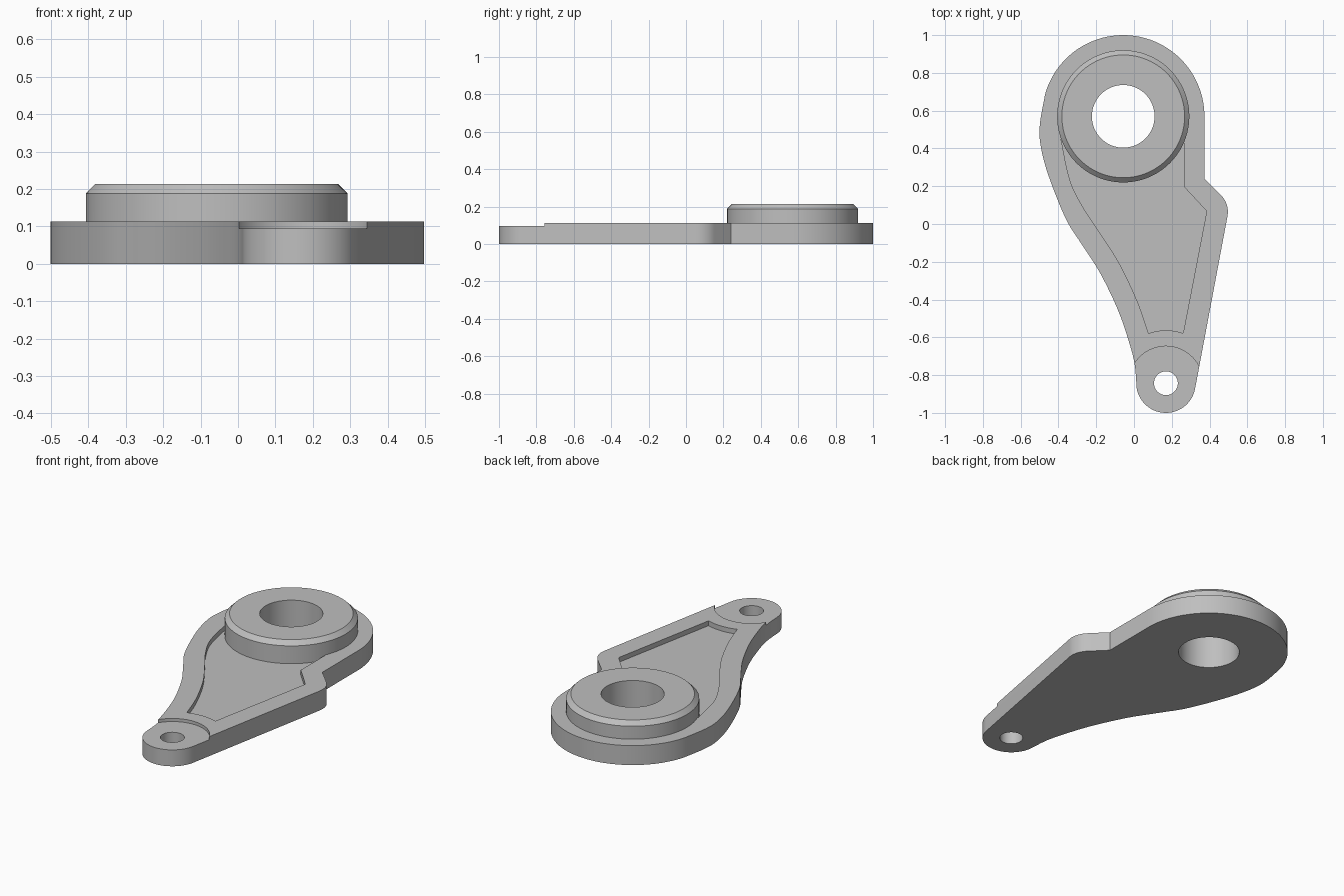
import bpy, bmesh
from math import cos, sin, radians
from mathutils import Vector

cube = bpy.data.objects.get("Cube")
if cube:
    bpy.data.objects.remove(cube, do_unlink=True)

steel = bpy.data.materials.new("steel grey")
steel.use_nodes = True
GREY = (0.52, 0.52, 0.52, 1)
steel.diffuse_color = GREY
steel.node_tree.nodes["Principled BSDF"].inputs["Base Color"].default_value = GREY

HUB, EYE, ELBOW = (-0.057, 0.57), (0.169, -0.843), (0.372, 0.064)
TOP, EYE_TOP, FLOOR = 0.113, 0.095, 0.085


def arc(centre, r, start, end, n):
    angles = [radians(start + (end - start) * i / n) for i in range(n + 1)]
    return [(centre[0] + r * cos(a), centre[1] + r * sin(a)) for a in angles]


def circle(centre, r, n=96):
    return arc(centre, r, 0, 360, n)[:-1]


def spline(points, steps=6):
    """Smooth curve through the points."""
    p = [Vector(q) for q in points]
    p = [2 * p[0] - p[1]] + p + [2 * p[-1] - p[-2]]
    out = []
    for a, b, c, d in zip(p, p[1:], p[2:], p[3:]):
        for i in range(steps):
            t = i / steps
            out.append(tuple(0.5 * (2 * b + (c - a) * t + (2 * a - 5 * b + 4 * c - d) * t ** 2
                                    + (3 * b - a - 3 * c + d) * t ** 3)))
    return out + [tuple(p[-2])]


def loft(name, layers):
    """Closed solid through stacked (outline, height) layers."""
    bm = bmesh.new()
    rings = [[bm.verts.new((x, y, z)) for x, y in pts] for pts, z in layers]
    n = len(rings[0])
    bm.faces.new(rings[0][::-1])
    bm.faces.new(rings[-1])
    for low, high in zip(rings, rings[1:]):
        for i in range(n):
            j = (i + 1) % n
            bm.faces.new((low[i], low[j], high[j], high[i]))
    bmesh.ops.recalc_face_normals(bm, faces=bm.faces)
    mesh = bpy.data.meshes.new(name)
    bm.to_mesh(mesh)
    bm.free()
    mesh.materials.append(steel)
    obj = bpy.data.objects.new(name, mesh)
    bpy.context.collection.objects.link(obj)
    return obj


def combine(body, tool, operation):
    mod = body.modifiers.new(tool.name, "BOOLEAN")
    mod.operation, mod.solver, mod.object = operation, "EXACT", tool
    bpy.context.view_layer.objects.active = body
    bpy.ops.object.modifier_apply(modifier=mod.name)
    bpy.data.objects.remove(tool, do_unlink=True)


# Lever plate: hub end, curved left flank, eye end, elbow on the right
left_flank = spline([(-0.472, 0.68), (-0.498, 0.53), (-0.495, 0.42), (-0.454, 0.26),
                     (-0.362, 0.03), (-0.277, -0.107), (-0.178, -0.262), (-0.086, -0.453),
                     (-0.03, -0.613), (0.003, -0.74), (0.0144, -0.87)])
outline = (arc(HUB, 0.43, 0, 162, 48) + left_flank
           + arc(EYE, 0.157, 194, 348.8, 36)
           + arc(ELBOW, 0.125, -11.2, 45, 14) + [(0.373, 0.24)])
plate = loft("lever_plate", [(outline, 0), (outline, TOP)])

# Shallow pocket following the outline, running in under the boss
pocket = (spline([(-0.388, 0.457), (-0.34, 0.235), (-0.272, 0.092), (-0.182, -0.045),
                  (-0.077, -0.21), (0.018, -0.41), (0.077, -0.579)])
          + arc(EYE, 0.28, 109, 71, 10)[1:]
          + arc(ELBOW, 0.012, -11.2, 45, 4)
          + [(0.264, 0.198), (0.264, 0.45), (0.1, 0.55), (-0.2, 0.55)])
combine(plate, loft("pocket_cutter", [(pocket, FLOOR), (pocket, 0.3)]), "DIFFERENCE")

# Lowered seat around the eye
seat = circle(EYE, 0.196)
combine(plate, loft("seat_cutter", [(seat, EYE_TOP), (seat, 0.3)]), "DIFFERENCE")

# Chamfered boss
boss = loft("boss", [(circle(HUB, 0.35), 0.05), (circle(HUB, 0.35), 0.188),
                     (circle(HUB, 0.325), 0.213)])
combine(plate, boss, "UNION")

# Through holes in hub and eye
for name, centre, radius in (("hub_drill", HUB, 0.166), ("eye_drill", EYE, 0.063)):
    ring = circle(centre, radius, 64)
    combine(plate, loft(name, [(ring, -0.1), (ring, 0.4)]), "DIFFERENCE")

bpy.ops.object.select_all(action="DESELECT")
plate.select_set(True)
bpy.context.view_layer.objects.active = plate
bpy.ops.object.shade_smooth_by_angle(angle=radians(30))
